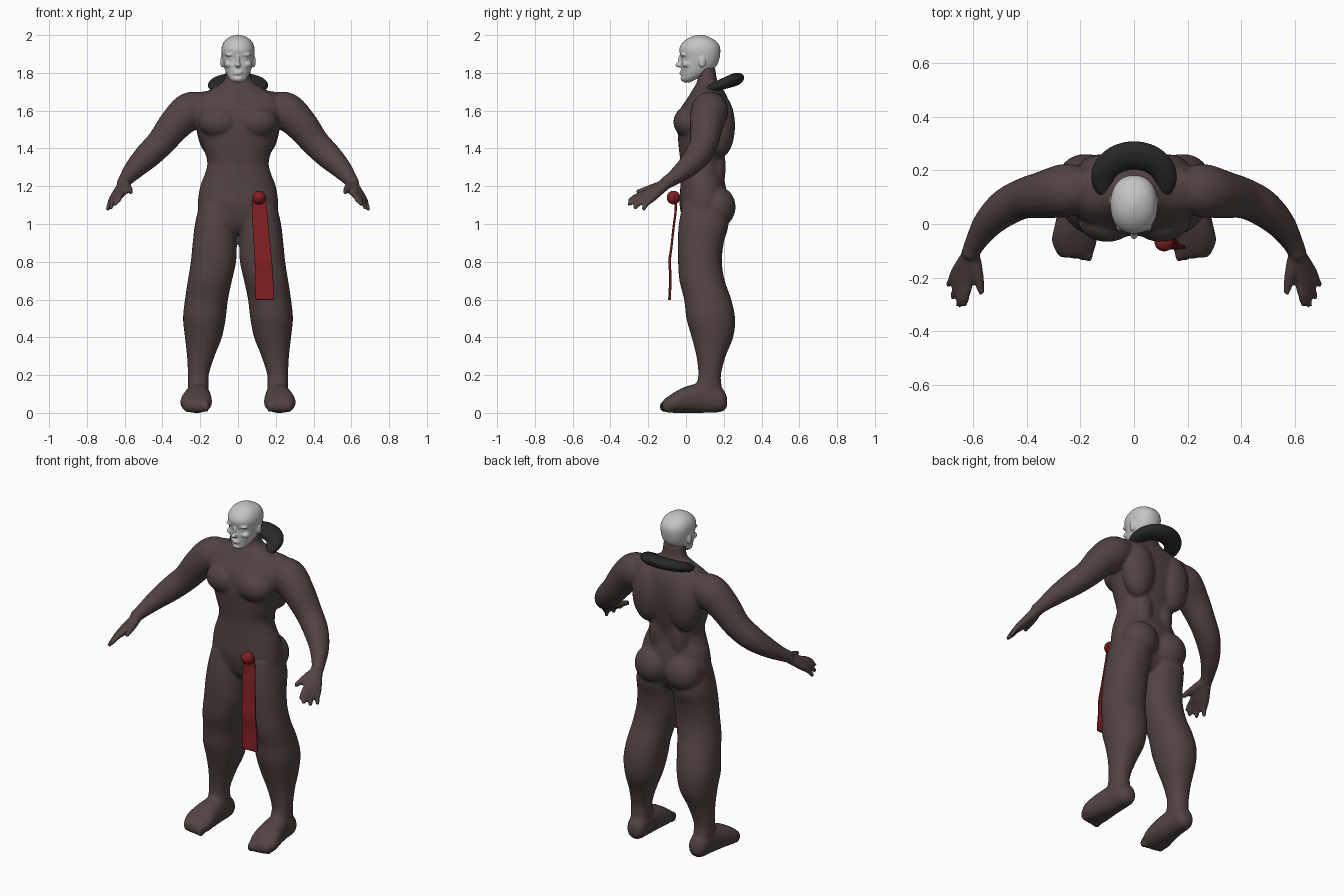
import bpy, bmesh, math
from mathutils import Vector, Matrix

cube = bpy.data.objects.get("Cube")
if cube:
    bpy.data.objects.remove(cube, do_unlink=True)


def material(name, color):
    mat = bpy.data.materials.new(name)
    mat.use_nodes = True
    rgba = (*color, 1)
    mat.diffuse_color = rgba
    mat.node_tree.nodes["Principled BSDF"].inputs["Base Color"].default_value = rgba
    return mat


def spline(rows, steps=5):
    """Smoothly resample rows of numbers with a Catmull-Rom curve."""
    result = []
    last = len(rows) - 1
    for i in range(last):
        quad = [rows[max(0, min(last, i + k))] for k in (-1, 0, 1, 2)]
        for s in range(steps):
            t = s / steps
            result.append([
                b + t * ((c - a) + t * ((2*a - 5*b + 4*c - d) + t * (3*b - a - 3*c + d))) / 2
                for a, b, c, d in zip(*quad)])
    result.append(list(rows[-1]))
    return result


def loft(bm, rings, power=1, sides=32):
    """Skin rings given as (center, half-axis u, half-axis v)."""
    def bend(value):
        return math.copysign(abs(value) ** power, value)

    loops = []
    for center, u, v in rings:
        angles = [math.tau * k / sides for k in range(sides)]
        loops.append([bm.verts.new(center + u * bend(math.cos(a)) + v * bend(math.sin(a)))
                      for a in angles])
    for low, high in zip(loops, loops[1:]):
        for k in range(sides):
            j = (k + 1) % sides
            bm.faces.new((low[k], low[j], high[j], high[k]))
    bm.faces.new(loops[0][::-1])
    bm.faces.new(loops[-1])


def slab(bm, rows, side=1, upright=True, power=0.9):
    """Rows: position on axis, center x, half width, low and high of the depth."""
    rings = []
    for pos, cx, half, low, high in spline(rows):
        mid, depth = (low + high) / 2, (high - low) / 2
        if upright:
            center, v = Vector((side * cx, mid, pos)), Vector((0, depth, 0))
        else:
            center, v = Vector((side * cx, pos, mid)), Vector((0, 0, depth))
        rings.append((center, Vector((half, 0, 0)), v))
    loft(bm, rings, power)


def tube(bm, rows, side=1):
    """Rows: x, y, z, radius along a limb."""
    pts = spline(rows)
    rings = []
    for i, (x, y, z, r) in enumerate(pts):
        ahead, behind = pts[min(i + 1, len(pts) - 1)], pts[max(i - 1, 0)]
        t = Vector(ahead[:3]) - Vector(behind[:3])
        t.x *= side
        u = t.cross(Vector((0, 0, 1))).normalized()
        rings.append((Vector((side * x, y, z)), u * r, t.cross(u).normalized() * r))
    loft(bm, rings, sides=16)


def blob(bm, center, radii):
    """Ellipsoid, mirrored when off the middle."""
    x, y, z = center
    for cx in {x, -x}:
        bmesh.ops.create_uvsphere(
            bm, u_segments=24, v_segments=16, radius=1,
            matrix=Matrix.Translation((cx, y, z)) @ Matrix.Diagonal((*radii, 1)))


def finish(bm, name, mat, voxel=0, rounds=0):
    bmesh.ops.recalc_face_normals(bm, faces=bm.faces)
    mesh = bpy.data.meshes.new(name)
    bm.to_mesh(mesh)
    bm.free()
    mesh.materials.append(mat)
    obj = bpy.data.objects.new(name, mesh)
    bpy.context.collection.objects.link(obj)
    mesh.polygons.foreach_set("use_smooth", [True] * len(mesh.polygons))
    if voxel:
        remesh = obj.modifiers.new("Fuse", 'REMESH')
        remesh.mode = 'VOXEL'
        remesh.voxel_size = voxel
        remesh.use_smooth_shade = True
        relax = obj.modifiers.new("Relax", 'SMOOTH')
        relax.factor = 0.5
        relax.iterations = rounds
    return obj


skin = material("dark brown skin", (0.085, 0.056, 0.055))
pale = material("pale grey", (0.55, 0.55, 0.55))
black = material("charcoal", (0.022, 0.022, 0.022))
red = material("deep red", (0.22, 0.014, 0.016))

# Torso and neck
body = bmesh.new()
slab(body, [
    (.95, 0, .1, .03, .15), (1, 0, .19, -.01, .19), (1.1, 0, .213, -.034, .22),
    (1.2, 0, .2, -.03, .21), (1.27, 0, .174, -.03, .195), (1.33, 0, .163, -.03, .2),
    (1.42, 0, .19, -.04, .22), (1.52, 0, .225, -.045, .235), (1.6, 0, .24, -.035, .235),
    (1.67, 0, .22, .01, .22), (1.72, 0, .13, .04, .19), (1.76, 0, .075, .06, .165),
    (1.83, 0, .066, .06, .155)])

# Muscle masses: chest, back, buttocks, shoulder slope
blob(body, (.1, .015, 1.54), (.11, .082, .085))
blob(body, (.12, .18, 1.52), (.1, .08, .17))
blob(body, (.07, .15, 1.3), (.06, .06, .16))
blob(body, (.1, .165, 1.09), (.11, .098, .11))
blob(body, (.14, .14, 1.65), (.14, .07, .055))

fingers = [
    ((.615, -.205, 1.165), (.632, -.305, 1.12)),
    ((.632, -.205, 1.155), (.653, -.308, 1.1)),
    ((.648, -.195, 1.145), (.676, -.275, 1.08)),
    ((.66, -.175, 1.14), (.693, -.228, 1.072)),
]
for side in (1, -1):
    # Legs
    slab(body, [
        (1.1, .115, .09, -.02, .2), (1, .118, .11, -.038, .225), (.9, .123, .117, -.044, .2),
        (.8, .13, .12, -.042, .19), (.7, .149, .117, -.035, .205), (.6, .167, .114, -.01, .24),
        (.5, .178, .113, .002, .26), (.4, .183, .098, .03, .25), (.3, .197, .073, .055, .21),
        (.2, .21, .055, .065, .185), (.13, .21, .055, .05, .19), (.06, .21, .05, .05, .19)], side)
    # Feet
    slab(body, [
        (.218, .205, .025, .035, .08), (.19, .207, .052, .006, .13), (.1, .21, .062, 0, .16),
        (0, .217, .077, 0, .14), (-.06, .222, .084, 0, .11), (-.105, .22, .07, .004, .08),
        (-.125, .22, .055, .02, .06)], side, upright=False)
    # Arms
    tube(body, [
        (.17, .13, 1.61, .08), (.25, .125, 1.6, .1), (.33, .11, 1.53, .09),
        (.41, .095, 1.43, .076), (.48, .06, 1.36, .07), (.545, 0, 1.295, .056),
        (.593, -.075, 1.237, .039), (.612, -.12, 1.21, .034)], side)
    # Hands
    for knuckle, tip in fingers:
        middle = Vector(knuckle).lerp(Vector(tip), .55) + Vector((0, -.004, .006))
        tube(body, [(.605, -.1, 1.215, .028), (*knuckle, .021), (*middle, .0155), (*tip, .012)], side)
    tube(body, [(.6, -.11, 1.21, .026), (.582, -.18, 1.19, .022), (.567, -.262, 1.168, .013)], side)

# Toes
for i in range(5):
    blob(body, (.168 + .026 * i, -.112 + .005 * i, .034), (.0155, .03, .032))
finish(body, "body", skin, voxel=.008, rounds=9)

# Head with facial forms
head = bmesh.new()
slab(head, [
    (1.75, 0, .02, -.01, .02), (1.765, 0, .042, -.02, .05), (1.8, 0, .063, -.024, .125),
    (1.84, 0, .076, -.027, .163), (1.875, 0, .083, -.026, .177), (1.92, 0, .088, -.036, .182),
    (1.95, 0, .082, -.026, .174), (1.975, 0, .066, -.002, .15), (1.993, 0, .038, .03, .115),
    (2.002, 0, .008, .063, .083)])
blob(head, (0, -.035, 1.842), (.015, .022, .013))
blob(head, (0, -.03, 1.865), (.009, .014, .03))
blob(head, (.035, -.01, 1.896), (.034, .02, .01))
blob(head, (.033, -.008, 1.874), (.015, .014, .008))
blob(head, (.048, .005, 1.845), (.024, .026, .018))
for lip in (1.795, 1.806):
    blob(head, (0, -.02, lip), (.026, .015, .006))
blob(head, (0, -.012, 1.77), (.026, .017, .016))
blob(head, (.083, .085, 1.86), (.011, .019, .032))
finish(head, "head", pale, voxel=.005, rounds=3)

# Open collar roll around the back of the neck
collar = bmesh.new()
rings = []
count = 48
for i in range(count + 1):
    f = i / count
    a = math.radians(-38 + 256 * f)
    swell = max(.12, math.sin(math.pi * f)) ** .4
    out = Vector((math.cos(a), math.sin(a), .38 * math.sin(a))).normalized()
    up = Vector((0, -.35, 1)).normalized()
    y = .16 + .095 * math.sin(a)
    center = Vector((.118 * math.cos(a), y, 1.7 + .36 * (y - .08)))
    rings.append((center, out * .055 * swell, up * .034 * swell))
loft(collar, rings, sides=24)
finish(collar, "collar", black)

# Hanging sash and its round knot
sash = bmesh.new()
slab(sash, [
    (1.15, .113, .034, -.062, -.05), (1.08, .114, .04, -.06, -.048), (.98, .12, .042, -.072, -.06),
    (.88, .128, .044, -.083, -.071), (.8, .134, .046, -.094, -.08), (.72, .138, .048, -.089, -.076),
    (.61, .141, .05, -.094, -.08), (.6, .141, .047, -.092, -.082)], power=.35)
finish(sash, "sash", red)
knot = bmesh.new()
bmesh.ops.create_uvsphere(knot, u_segments=24, v_segments=16, radius=.036,
                          matrix=Matrix.Translation((.112, -.066, 1.14)))
finish(knot, "sash_knot", red)
